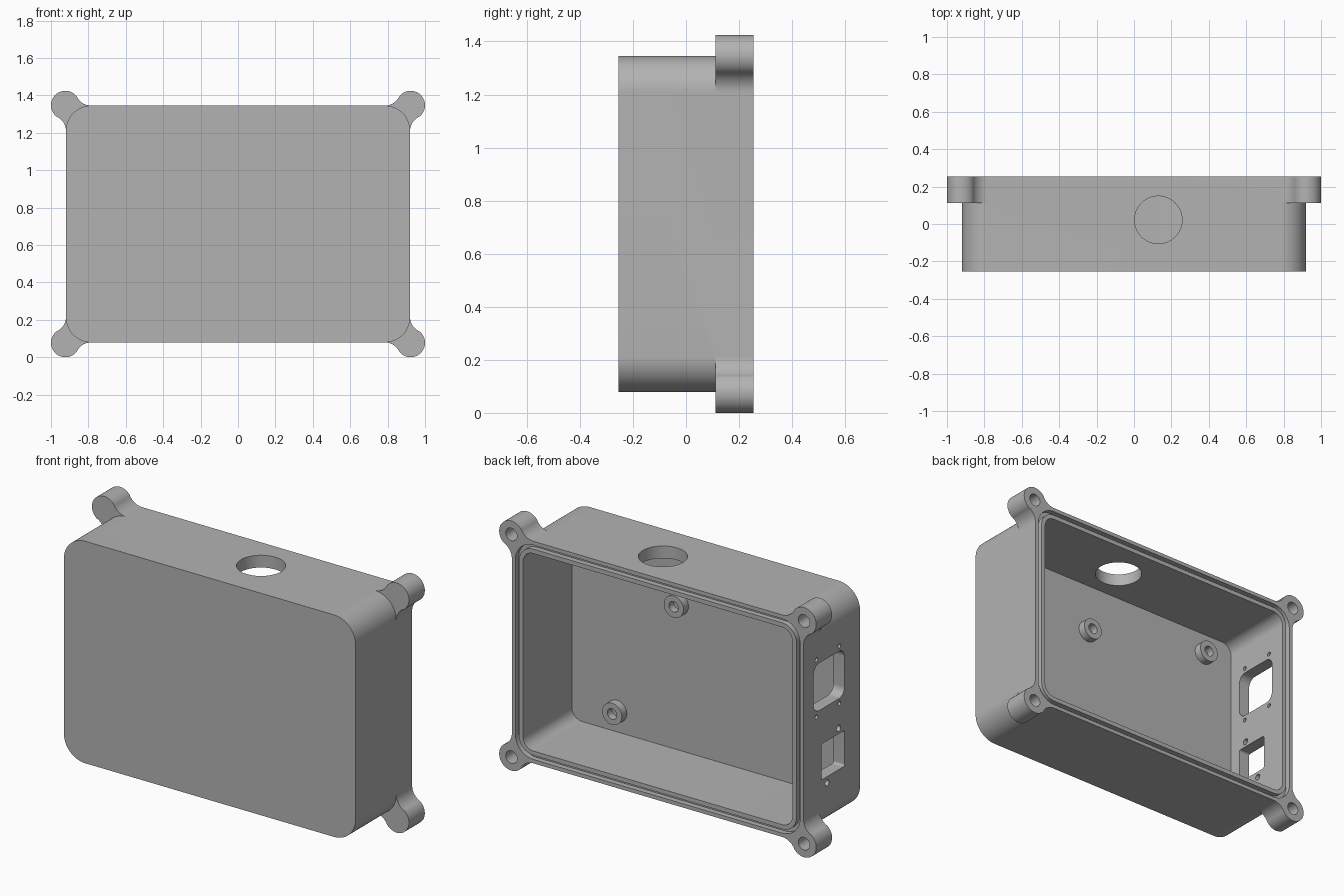
import bpy, bmesh
from math import sin, cos, pi, atan2

cube = bpy.data.objects.get("Cube")
if cube:
    bpy.data.objects.remove(cube, do_unlink=True)

grey = bpy.data.materials.new("plain grey")
grey.use_nodes = True
colour = (0.45, 0.45, 0.45, 1)
grey.diffuse_color = colour
grey.node_tree.nodes["Principled BSDF"].inputs["Base Color"].default_value = colour

HALF_W, HALF_H, HALF_D = 0.92, 0.633, 0.255
MID_Z, WALL, CORNER = 0.712, 0.07, 0.135


def arc(cx, cy, r, a0, a1, n=20):
    return [(cx + r * cos(a0 + (a1 - a0) * i / n), cy + r * sin(a0 + (a1 - a0) * i / n))
            for i in range(n + 1)]


def circle(cx, cy, r, n=48):
    return arc(cx, cy, r, 0, 2 * pi, n)[:-1]


def rounded(cx, cy, hw, hh, r):
    pts = []
    for i, (sx, sy) in enumerate([(1, 1), (-1, 1), (-1, -1), (1, -1)]):
        pts += arc(cx + sx * (hw - r), cy + sy * (hh - r), r, i * pi / 2, (i + 1) * pi / 2)
    return pts


def prism(name, loop, axis, lo, hi):
    """Extrude a closed 2D loop along one axis."""
    place = {"x": lambda u, v: (lo, u, v), "y": lambda u, v: (u, lo, v),
             "z": lambda u, v: (u, v, lo)}[axis]
    shift = [(hi - lo) * (axis == a) for a in "xyz"]
    bm = bmesh.new()
    face = bm.faces.new([bm.verts.new(place(u, v)) for u, v in loop])
    out = bmesh.ops.extrude_face_region(bm, geom=[face], use_keep_orig=True)
    moved = [g for g in out["geom"] if isinstance(g, bmesh.types.BMVert)]
    bmesh.ops.translate(bm, vec=shift, verts=moved)
    bmesh.ops.recalc_face_normals(bm, faces=bm.faces[:])
    mesh = bpy.data.meshes.new(name)
    bm.to_mesh(mesh)
    bm.free()
    mesh.materials.append(grey)
    obj = bpy.data.objects.new(name, mesh)
    bpy.context.collection.objects.link(obj)
    return obj


def combine(target, tool, operation="DIFFERENCE"):
    mod = target.modifiers.new("combine", "BOOLEAN")
    mod.object, mod.operation, mod.solver = tool, operation, "EXACT"
    bpy.context.view_layer.objects.active = target
    bpy.ops.object.modifier_apply(modifier=mod.name)
    bpy.data.objects.remove(tool, do_unlink=True)


def inset_rect(d):
    return rounded(0, MID_Z, HALF_W - d, HALF_H - d, max(CORNER - d, 0.02))


# Solid case
case = prism("case", inset_rect(0), "y", -HALF_D, HALF_D)

# Corner ears: a round boss blended into both walls by concave fillets
EAR_X, EAR_Z, EAR_R, FILLET, REACH = 0.923, 0.635, 0.077, 0.085, 0.138
fx, fz = EAR_X - REACH, HALF_H + FILLET
gx, gz = HALF_W + FILLET, EAR_Z - REACH
a = atan2(EAR_Z - fz, EAR_X - fx)
b = atan2(EAR_Z - gz, EAR_X - gx)
ear = arc(fx, fz, FILLET, -pi / 2, a)
ear += arc(EAR_X, EAR_Z, EAR_R, a + pi, b - pi, 32)[1:-1]
ear += arc(gx, gz, FILLET, b, pi)
ear.append((fx + 0.01, gz + 0.01))
corners = [(sx, sz) for sx in (1, -1) for sz in (1, -1)]
for sx, sz in corners:
    loop = [(sx * x, MID_Z + sz * z) for x, z in ear]
    combine(case, prism("ear", loop, "y", 0.112, HALF_D), "UNION")

# Cavity and seal groove in the rim
combine(case, prism("cavity", inset_rect(WALL), "y", WALL - HALF_D, 0.4))
groove = prism("groove", inset_rect(0.022), "y", 0.225, 0.4)
combine(groove, prism("groove_core", inset_rect(0.045), "y", 0.1, 0.5))
combine(case, groove)

# Blind screw holes in the ears
for sx, sz in corners:
    hole = circle(sx * EAR_X, MID_Z + sz * EAR_Z, 0.036, 32)
    combine(case, prism("ear_hole", hole, "y", 0.15, 0.4))

# Cable hole in the top wall
combine(case, prism("cable_hole", circle(0.13, 0.022, 0.127, 64), "z", 1.2, 1.5))

# Socket and switch openings with their screw holes in the right wall
openings = [rounded(0.025, 0.917, 0.139, 0.135, 0.05), rounded(-0.01, 0.48, 0.105, 0.102, 0.012)]
openings += [circle(0.035 + sy * 0.103, 0.917 + sz * 0.163, 0.012, 24) for sy, sz in corners]
openings += [circle(-0.01 + s * 0.052, 0.478 - s * 0.135, 0.018, 24) for s in (1, -1)]
for loop in openings:
    combine(case, prism("opening", loop, "x", -1.1, -0.75))

# Mounting standoffs on the inside of the front wall
standoffs = [case]
for x, z in [(0.176, 0.983), (0.565, 0.268), (-0.655, 1.15), (-0.655, 0.268)]:
    post = prism("standoff", circle(x, z, 0.062), "y", -0.19, -0.14)
    combine(post, prism("standoff_hole", circle(x, z, 0.03, 32), "y", -0.184, 0))
    standoffs.append(post)

# Smooth the curved walls, keep the edges sharp
bpy.ops.object.select_all(action="DESELECT")
for obj in standoffs:
    obj.select_set(True)
bpy.context.view_layer.objects.active = case
bpy.ops.object.shade_smooth_by_angle(angle=0.6)
